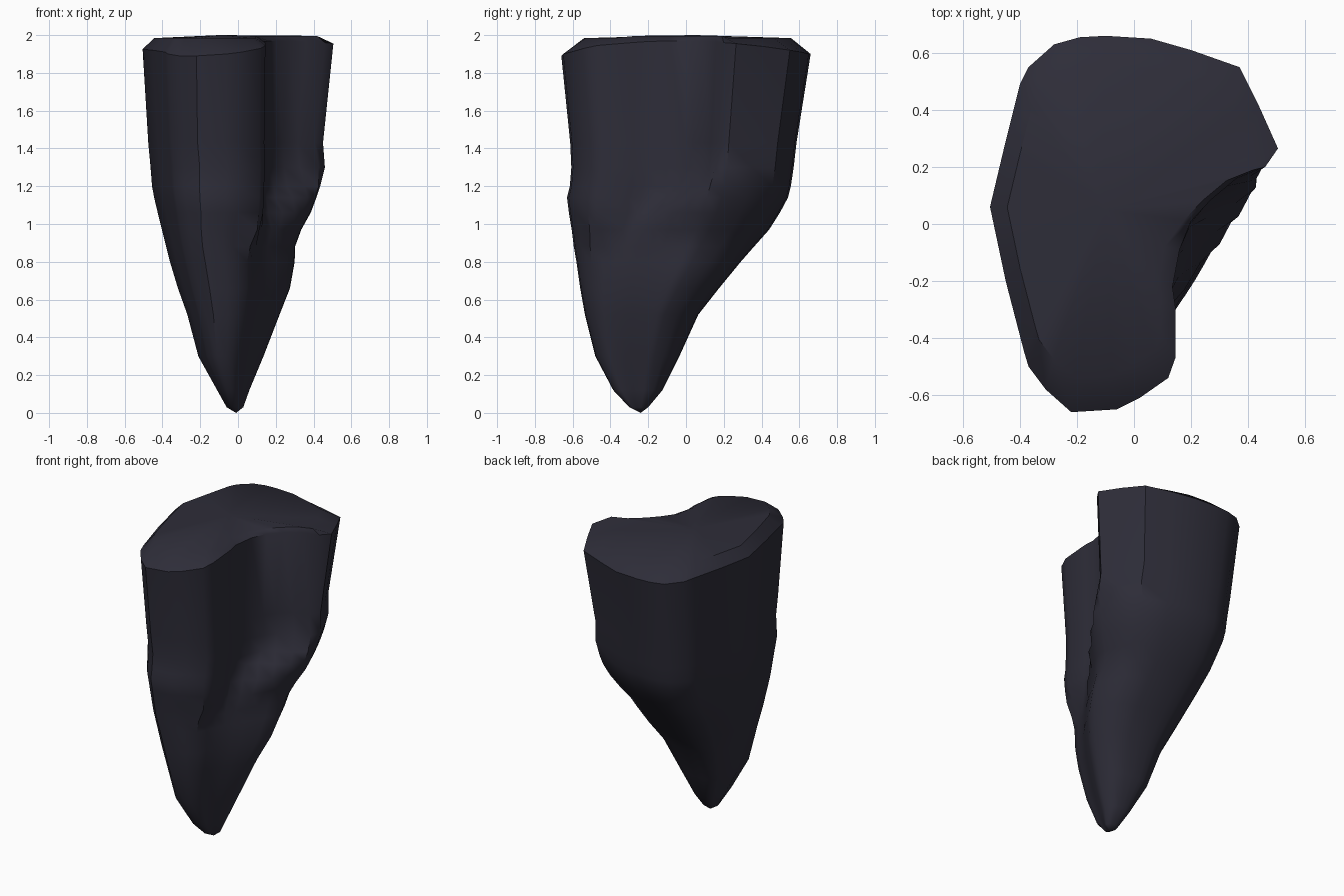
import bpy, bmesh, math

if "Cube" in bpy.data.objects:
    bpy.data.objects.remove(bpy.data.objects["Cube"])

rock = bpy.data.materials.new("dark slate")
rock.diffuse_color = (0.027, 0.026, 0.04, 1)
rock.use_nodes = True
rock.node_tree.nodes["Principled BSDF"].inputs["Base Color"].default_value = rock.diffuse_color

# Plan outline (x, y, rim height); front lobe, notch, then round the back
FRONT = [(-.22, -.66, 1.89), (-.06, -.65, 1.9), (.02, -.61, 1.91)]
NOTCH = [(.12, -.54, 1.93), (.145, -.47, 1.945), (.145, -.29, 1.96), (.135, -.22, 1.965),
         (.16, -.09, 1.97), (.2, .01, 1.97), (.27, .085, 1.97), (.36, .16, 1.965), (.46, .2, 1.96)]
BACK = [(.505, .265, 1.955), (.44, .41, 1.94), (.37, .55, 1.92), (.2, .61, 1.91), (.06, .65, 1.9),
        (-.1, .66, 1.9), (-.19, .655, 1.9), (-.28, .63, 1.9), (-.37, .55, 1.91), (-.4, .49, 1.92),
        (-.455, .27, 1.92), (-.505, .06, 1.925), (-.45, -.2, 1.92), (-.385, -.45, 1.91),
        (-.37, -.5, 1.9), (-.31, -.58, 1.89)]
OUTLINE = FRONT + NOTCH + BACK
N0 = len(FRONT)
# Where the notch points move once the ledge fills the notch
LEDGE = [(.12, -.54), (.16, -.44), (.2, -.35), (.24, -.27), (.29, -.185),
         (.345, -.1), (.4, -.01), (.45, .08), (.5, .175)]

# Height, then x range and y range of the taper
LEVELS = [(1.43, -.475, .45, -.613, .585), (1.3, -.463, .46, -.607, .57),
          (1.2, -.455, .435, -.615, .555), (1.14, -.444, .415, -.63, .54),
          (1.06, -.425, .385, -.62, .497),
          (.97, -.403, .335, -.605, .44), (.88, -.38, .302, -.594, .36),
          (.8, -.36, .3, -.58, .29), (.66, -.318, .275, -.56, .175),
          (.52, -.268, .22, -.535, .065), (.3, -.21, .135, -.48, -.035),
          (.12, -.11, .06, -.385, -.125), (.03, -.06, .028, -.3, -.2)]


def clamp(t):
    return max(0.0, min(1.0, t))


def section(z, x0, x1, y0, y1):
    pts = []
    for i, (x, y, _) in enumerate(OUTLINE):
        k, keep, ox = i - N0, 0, x
        if 0 <= k < len(LEDGE):
            lx, ly = LEDGE[k]
            start = 1.05 + .95 * (lx - .2)       # ledge climbs to the right
            t = clamp((start - z) / .15)
            x, y = x + (lx - x) * t, y + (ly - y) * t
            keep = .75 * (1 - t) if k < 6 else 0  # upper notch wall stays upright
        u, v = (x + .505) / 1.01, (y + .66) / 1.32
        px = x0 + u * (x1 - x0)
        pts.append((px + (ox - px) * keep, y0 + v * (y1 - y0), z))
    return pts


def crown():
    # shrink the outline toward its middle, less along the notch
    pts = []
    for i, (x, y, _) in enumerate(OUTLINE):
        notch = 2 <= i - N0 < len(LEDGE)
        s = .83 if not notch else .93
        pts.append((-.15 + (x + .15) * (s - .1 * (notch and x < .2)), .05 + (y - .05) * s,
                    1.996 if notch else 1.984))
    return pts


# Rock spike: stacked rings from crown to tip
bm = bmesh.new()
rings = [crown(), OUTLINE] + [section(*lv) for lv in LEVELS]
loops = [[bm.verts.new(p) for p in ring] for ring in rings]
n = len(OUTLINE)
top = bm.verts.new((-.1, .05, 2))
tip = bm.verts.new((-.01, -.24, 0))
for i in range(n):
    j = (i + 1) % n
    bm.faces.new((top, loops[0][i], loops[0][j]))
    for a, b in zip(loops, loops[1:]):
        bm.faces.new((a[i], b[i], b[j], a[j]))
    bm.faces.new((loops[-1][i], tip, loops[-1][j]))
bmesh.ops.recalc_face_normals(bm, faces=bm.faces)
mesh = bpy.data.meshes.new("rock_spike")
bm.to_mesh(mesh)
bm.free()
mesh.materials.append(rock)
spike = bpy.data.objects.new("rock_spike", mesh)
bpy.context.collection.objects.link(spike)
bpy.context.view_layer.objects.active = spike
spike.select_set(True)
bpy.ops.object.shade_smooth_by_angle(angle=math.radians(42))
